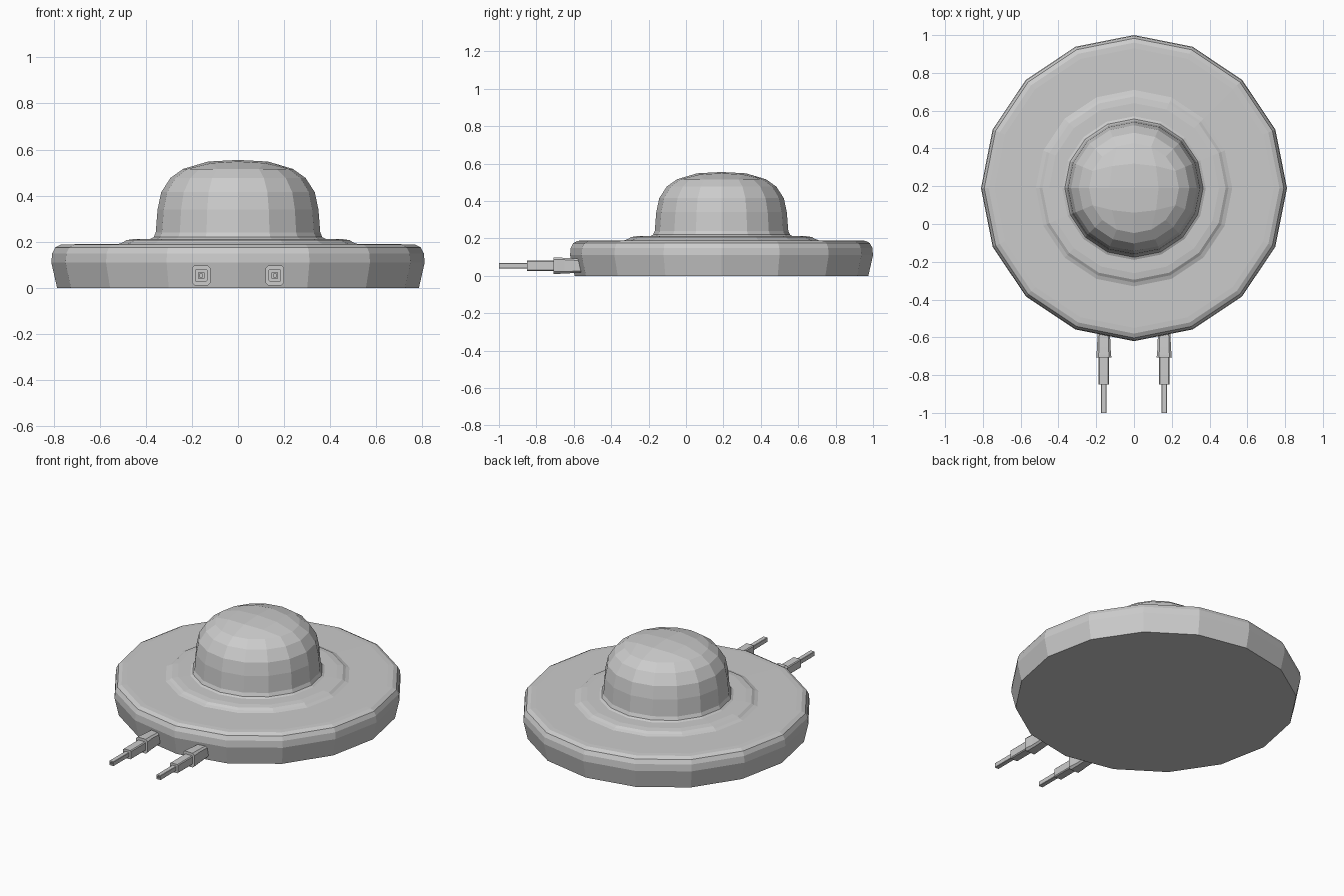
import bpy, bmesh
from math import sin, cos, pi

if "Cube" in bpy.data.objects:
    bpy.data.objects.remove(bpy.data.objects["Cube"])

SIDES = 16
CY = 0.19  # saucer centre in y


def finish(bm, name):
    bmesh.ops.recalc_face_normals(bm, faces=bm.faces)
    mesh = bpy.data.meshes.new(name)
    bm.to_mesh(mesh)
    bm.free()
    obj = bpy.data.objects.new(name, mesh)
    bpy.context.collection.objects.link(obj)
    return obj


def loft(bm, rings):
    """Bridge a list of point rings with quads; returns vertex rings."""
    vr = [[bm.verts.new(p) for p in ring] for ring in rings]
    for a, b in zip(vr, vr[1:]):
        n = len(a)
        for i in range(n):
            j = (i + 1) % n
            bm.faces.new((a[i], a[j], b[j], b[i]))
    return vr


def circle(r, z):
    return [(r * cos(2 * pi * i / SIDES), CY + r * sin(2 * pi * i / SIDES), z)
            for i in range(SIDES)]


# Saucer hull with raised collar, up to the foot of the dome
bm = bmesh.new()
hull = [(0.785, 0), (0.81, 0.11), (0.806, 0.15), (0.793, 0.175), (0.77, 0.187),
        (0.74, 0.189), (0.52, 0.190), (0.50, 0.197), (0.485, 0.207),
        (0.45, 0.212), (0.38, 0.213), (0.34, 0.213)]
rings = loft(bm, [circle(r, z) for r, z in hull])
bm.faces.new(rings[0])
bm.faces.new(rings[-1])
finish(bm, "saucer_hull")

# Dome: lathed sides and a 4 x 4 grid of quads on top
bm = bmesh.new()
dome = [(0.38, 0.213), (0.366, 0.22), (0.357, 0.24), (0.349, 0.34),
        (0.333, 0.415), (0.293, 0.477), (0.238, 0.516)]
rings = loft(bm, [circle(r, z) for r, z in dome])
bm.faces.new(rings[0])
rim = rings[-1]
centre = bm.verts.new((0, CY, 0.555))
inner = []
for k in range(8):
    r, z = (0.13, 0.548) if k % 2 == 0 else (0.165, 0.541)
    inner.append(bm.verts.new((r * cos(k * pi / 4), CY + r * sin(k * pi / 4), z)))
for k in range(0, 8, 2):
    i = 2 * k
    axis, diag, nxt = inner[k], inner[k + 1], inner[(k + 2) % 8]
    bm.faces.new((axis, diag, nxt, centre))
    bm.faces.new((rim[i], rim[i + 1], diag, axis))
    bm.faces.new((rim[i + 1], rim[i + 2], rim[i + 3], diag))
    bm.faces.new((rim[i + 3], rim[(i + 4) % SIDES], nxt, diag))
finish(bm, "dome")


def section(x, y, w, h, c, z=0.054):
    """Rectangle with chamfered corners; w and h are half sizes."""
    pts = [(w, h - c), (w - c, h), (c - w, h), (-w, h - c),
           (-w, c - h), (c - w, -h), (w - c, -h), (w, c - h)]
    return [(x + px, y, z + pz) for px, pz in pts]


# Stepped front guns: mount, barrel, muzzle with a shallow bore
gun = [(-0.54, 0.033, 0.036, 0.010), (-0.65, 0.035, 0.042, 0.010),
       (-0.69, 0.039, 0.044, 0.012), (-0.708, 0.040, 0.044, 0.012),
       (-0.708, 0.027, 0.027, 0.005), (-0.85, 0.027, 0.027, 0.005),
       (-0.85, 0.014, 0.014, 0.002), (-1.0, 0.014, 0.014, 0.002),
       (-1.0, 0.007, 0.007, 0.001), (-0.985, 0.007, 0.007, 0.001)]
for side, x in (("left", -0.16), ("right", 0.16)):
    bm = bmesh.new()
    rings = loft(bm, [section(x, *s) for s in gun])
    bm.faces.new(rings[0])
    bm.faces.new(rings[-1])
    finish(bm, side + "_gun")
